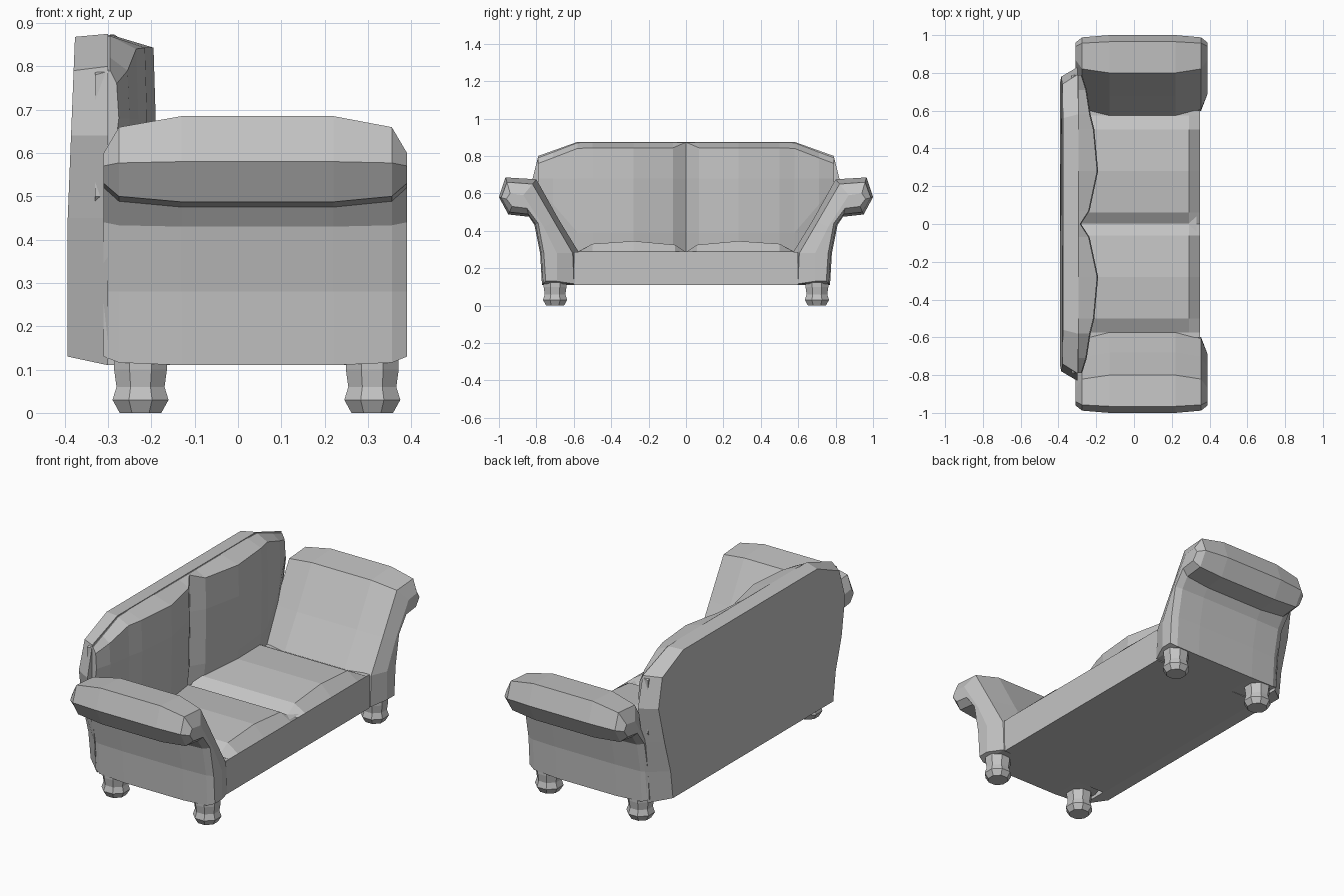
import bpy
import bmesh
import math

if "Cube" in bpy.data.objects:
    bpy.data.objects.remove(bpy.data.objects["Cube"], do_unlink=True)

fabric = bpy.data.materials.new("grey_upholstery")
fabric.use_nodes = True
grey = (0.55, 0.55, 0.55, 1)
fabric.diffuse_color = grey
fabric.node_tree.nodes["Principled BSDF"].inputs["Base Color"].default_value = grey


def loft(name, sections):
    """Skin a closed, flat-shaded solid over rings that have equal point counts."""
    bm = bmesh.new()
    rings = [[bm.verts.new(point) for point in ring] for ring in sections]
    for first, second in zip(rings, rings[1:]):
        for i in range(len(first)):
            j = (i + 1) % len(first)
            bm.faces.new((first[i], first[j], second[j], second[i]))
    bm.faces.new(rings[0])
    bm.faces.new(rings[-1])
    bmesh.ops.recalc_face_normals(bm, faces=bm.faces)
    mesh = bpy.data.meshes.new(name)
    bm.to_mesh(mesh)
    bm.free()
    mesh.materials.append(fabric)
    part = bpy.data.objects.new(name, mesh)
    bpy.context.collection.objects.link(part)
    return part


def blend(first, second, amount):
    return [tuple(a + (b - a) * amount for a, b in zip(p, q))
            for p, q in zip(first, second)]


# Rolled arm profile (y, z), and the smaller profile of its end caps
arm_middle = [(.77, .11), (.78, .28), (.81, .43), (.84, .475), (.95, .487),
              (1, .58), (.965, .685), (.8, .675), (.68, .46), (.57, .28), (.56, .11)]
arm_cap = [(.75, .13), (.76, .28), (.79, .44), (.85, .52), (.93, .53),
           (.96, .57), (.94, .6), (.87, .59), (.76, .42), (.69, .28), (.69, .13)]
arm_stations = [(-.31, 1), (-.275, .3), (-.13, 0), (.22, 0), (.355, .3), (.39, 1)]

# Seat cushion (y, z) across its width
seat_top = [(0, .285), (.06, .325), (.28, .345), (.5, .33), (.575, .29)]
seat_front = [(y, .288) for y, z in seat_top]

# Back cushion slices: y, front x, top z, bottom z
back_slices = [(0, -.28, .873, .25), (.07, -.235, .873, .25), (.28, -.19, .873, .25),
               (.5, -.21, .873, .25), (.58, -.23, .87, .25), (.71, -.25, .82, .4),
               (.79, -.275, .79, .5)]

for side, sign in (("left", 1), ("right", -1)):
    loft(f"{side}_arm", [
        [(x, sign * y, z) for y, z in blend(arm_middle, arm_cap, amount)]
        for x, amount in arm_stations])

    seat = []
    for x, top in ((-.28, seat_top), (.29, seat_top), (.35, seat_front)):
        ring = top + [(.575, .2), (0, .2)]
        seat.append([(x, sign * y, z) for y, z in ring])
    loft(f"{side}_seat_cushion", seat)

    cushion = []
    for y, front, top, low in back_slices:
        lip = top if y == 0 else top - .03
        ring = [(-.33, low), (front - .02, low), (front - .005, low + .14),
                (front, .68), (front - .005, lip), (-.295, top), (-.33, top - .01)]
        cushion.append([(x, sign * y, z) for x, z in ring])
    loft(f"{side}_back_cushion", cushion)

# Base between the arms
loft("seat_base", [[(x, y, z) for y, z in ((-.6, .11), (.6, .11), (.6, .287), (-.6, .287))]
                   for x in (-.305, .35)])

# Back shell: narrower flat panel behind, wider rim in front
panel_half = [(.67, .13), (.69, .28), (.74, .45), (.78, .64), (.74, .79), (.56, .868)]
rim_half = [(.75, .11), (.77, .28), (.79, .45), (.83, .64), (.79, .8), (.58, .875)]


def mirrored(half):
    return half + [(-y, z) for y, z in reversed(half)]


loft("back_shell", [
    [(-.393 + max(0, z - .45) * .04, y, z) for y, z in mirrored(panel_half)],
    [(-.3, y, z) for y, z in mirrored(rim_half)]])

# Turned octagonal feet
foot_profile = [(0, .052), (.03, .07), (.06, .06), (.1, .066), (.13, .066)]
for depth, x in (("front", .31), ("back", -.225)):
    for side, y in (("left", .7), ("right", -.7)):
        rings = []
        for z, radius in foot_profile:
            angles = [math.tau * (i + .5) / 8 for i in range(8)]
            rings.append([(x + radius * math.cos(a), y + radius * math.sin(a), z)
                          for a in angles])
        loft(f"{depth}_{side}_foot", rings)
